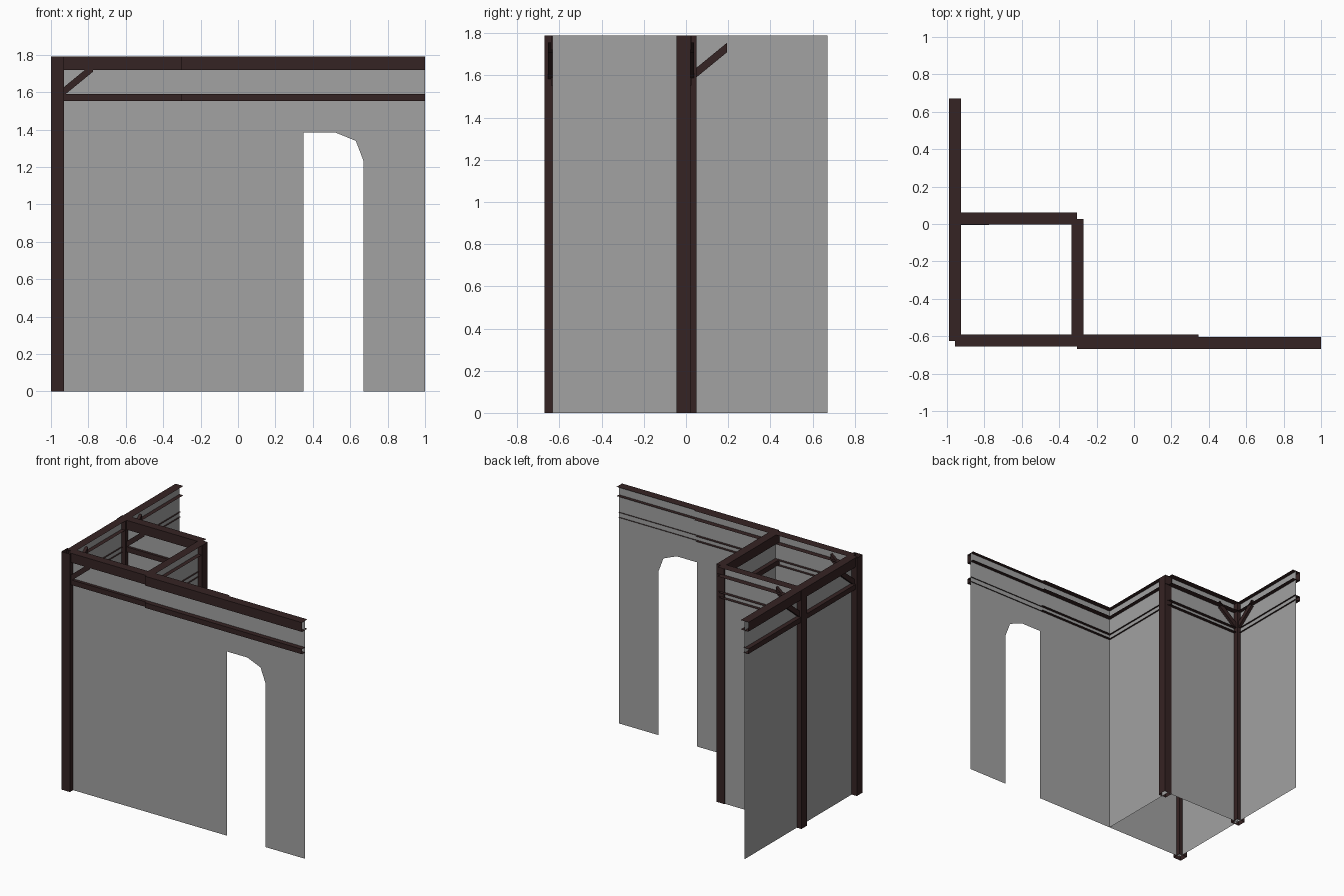
import bpy, bmesh
from mathutils import Vector

if "Cube" in bpy.data.objects:
    bpy.data.objects.remove(bpy.data.objects["Cube"])

H = 1.79          # overall height
WX, WY = -0.957, -0.632   # outer left and front wall planes
IX, IY = -0.302, 0.016    # inner wall planes


def material(name, rgb):
    m = bpy.data.materials.new(name)
    m.diffuse_color = (*rgb, 1)
    m.use_nodes = True
    m.node_tree.nodes["Principled BSDF"].inputs["Base Color"].default_value = m.diffuse_color
    return m


GREY = material("wall_grey", (0.36, 0.36, 0.36))
BROWN = material("dark_brown_steel", (0.036, 0.017, 0.017))


def make(name, polys, mat):
    """Object from a few sheet polygons."""
    bm = bmesh.new()
    for poly in polys:
        bm.faces.new([bm.verts.new(p) for p in poly])
    bmesh.ops.remove_doubles(bm, verts=bm.verts, dist=1e-5)
    bmesh.ops.recalc_face_normals(bm, faces=bm.faces)
    me = bpy.data.meshes.new(name)
    bm.to_mesh(me)
    bm.free()
    me.materials.append(mat)
    ob = bpy.data.objects.new(name, me)
    bpy.context.collection.objects.link(ob)
    return ob


def sweep(name, section, path, closed=True):
    """Straight extrusion of a section (list of 3D points) by a vector."""
    v = Vector(path)
    pts = [Vector(p) for p in section]
    pairs = list(zip(pts, pts[1:] + pts[:1]))
    if not closed:
        pairs = pairs[:-1]
    return make(name, [(a, b, b + v, a + v) for a, b in pairs], BROWN)


def channel_x(name, x0, x1, web, lip, z0, z1):
    sec = [(x0, lip, z0), (x0, web, z0), (x0, web, z1), (x0, lip, z1)]
    sweep(name, sec, (x1 - x0, 0, 0), False)


def channel_y(name, y0, y1, web, lip, z0, z1):
    sec = [(lip, y0, z0), (web, y0, z0), (web, y0, z1), (lip, y0, z1)]
    sweep(name, sec, (0, y1 - y0, 0), False)


def column(name, x0, x1, y0, y1):
    sweep(name, [(x0, y0, 0), (x1, y0, 0), (x1, y1, 0), (x0, y1, 0)], (0, 0, H))


def brace(name, corner, direction):
    """Diagonal tube rising from a column along a wall."""
    c, d = Vector(corner), Vector(direction)
    side = Vector((d.y, -d.x, 0)) * 0.022
    up = Vector((0, 0, 1))
    sec = [c + side + up * 1.575, c - side + up * 1.575,
           c - side + up * 1.62, c + side + up * 1.62]
    sweep(name, sec, d * 0.165 + up * 0.135)


# Walls: thin sheets, the front one with a chamfered doorway
door = [(0.35, 0), (0.35, 1.385), (0.52, 1.385), (0.63, 1.34), (0.672, 1.23), (0.672, 0)]
outline = [(WX, 0)] + door + [(1.0, 0), (1.0, H), (WX, H)]
make("front_wall", [[(x, WY, z) for x, z in outline]], GREY)
make("left_wall", [[(WX, WY, 0), (WX, 0.67, 0), (WX, 0.67, H), (WX, WY, H)]], GREY)
make("inner_side_wall", [[(IX, WY, 0), (IX, IY, 0), (IX, IY, H), (IX, WY, H)]], GREY)
make("inner_back_wall", [[(WX, IY, 0), (IX, IY, 0), (IX, IY, H), (WX, IY, H)]], GREY)

# Columns: open square tubes
column("front_column", -1.0, -0.93, -0.67, -0.602)
column("left_middle_column", -0.995, -0.925, -0.018, 0.05)
column("inner_column", -0.335, -0.27, -0.045, 0.022)

# Horizontal channels: deep top beam and slim lower rail
for name, z0, z1, depth in (("top_beam", 1.72, H, 0.065), ("lower_rail", 1.552, 1.59, 0.045)):
    channel_x("front_right_" + name, -0.305, 1.0, -0.669, -0.669 + depth, z0, z1)
    channel_x("front_left_" + name, -0.957, 0.345, -0.655, -0.655 + depth, z0, z1)
    channel_y("left_" + name, -0.625, 0.672, -0.99, -0.99 + depth, z0, z1)
    channel_y("inner_side_" + name, -0.64, 0.027, -0.335, -0.335 + depth, z0, z1)
    channel_x("inner_back_" + name, -0.957, -0.305, -0.003, -0.003 + depth, z0, z1)

# Corner braces under the top beam
brace("front_brace", (-0.94, WY, 0), (1, 0, 0))
brace("left_front_brace", (WX, -0.61, 0), (0, 1, 0))
brace("left_back_brace", (WX, 0.03, 0), (0, 1, 0))
brace("inner_back_brace", (-0.94, IY, 0), (1, 0, 0))
